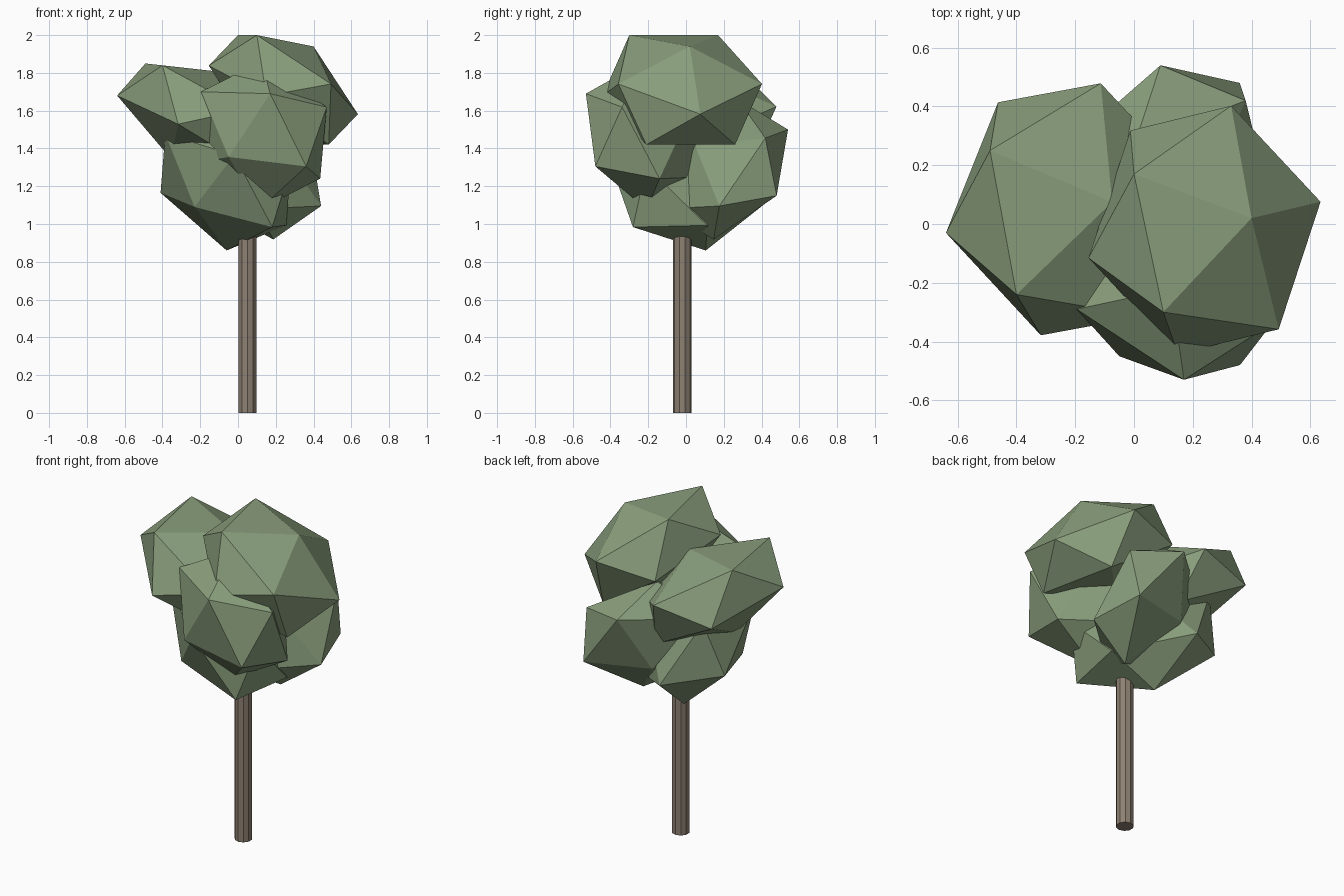
import bpy, bmesh, math
from mathutils import Vector, Matrix

if "Cube" in bpy.data.objects:
    bpy.data.objects.remove(bpy.data.objects["Cube"])


def material(name, rgb):
    m = bpy.data.materials.new(name)
    m.diffuse_color = (*rgb, 1)
    m.use_nodes = True
    m.node_tree.nodes["Principled BSDF"].inputs["Base Color"].default_value = m.diffuse_color
    return m


leaf = material("leaf_green", (0.25, 0.34, 0.20))
bark = material("bark_brown", (0.27, 0.22, 0.17))

# Reference face of a regular icosahedron
PHI = (1 + math.sqrt(5)) / 2
ICO = [Vector((i * s, j * PHI * t, 0)) for i, s, j, t in
       ((1, 1, 1, 1), (1, -1, 1, 1), (1, 1, 1, -1), (1, -1, 1, -1))]
ICO = [Vector(p) for v in ICO for p in ((v.x, v.y, 0), (0, v.x, v.y), (v.y, 0, v.x))]
FACE = Matrix((Vector((1, PHI, 0)), Vector((-1, PHI, 0)), Vector((0, 1, PHI)))).transposed()


def clump(name, centre, a, b, c):
    """Squashed, tilted 20-sided ball given by its centre and one face."""
    o = Vector(centre)
    target = Matrix([Vector(p) - o for p in (a, b, c)]).transposed()
    m = target @ FACE.inverted()
    bm = bmesh.new()
    for v in ICO:
        bm.verts.new(o + m @ v)
    bmesh.ops.convex_hull(bm, input=bm.verts[:])
    bmesh.ops.recalc_face_normals(bm, faces=bm.faces[:])
    mesh = bpy.data.meshes.new(name)
    bm.to_mesh(mesh)
    bm.free()
    mesh.materials.append(leaf)
    bpy.context.collection.objects.link(bpy.data.objects.new(name, mesh))


# Foliage clumps
clump("top_foliage", (0.24, -0.02, 1.71),
      (0.0, 0.17, 2.0), (0.10, -0.30, 2.0), (0.40, 0.02, 1.94))
clump("left_foliage", (-0.215, 0.05, 1.575),
      (-0.49, 0.25, 1.85), (-0.40, -0.24, 1.84), (-0.64, -0.03, 1.68))
clump("front_foliage", (0.12, -0.215, 1.47),
      (0.17, -0.53, 1.69), (-0.195, -0.29, 1.70), (-0.05, -0.45, 1.355))
clump("back_foliage", (0.095, 0.21, 1.29),
      (0.09, 0.54, 1.50), (0.36, 0.48, 1.15), (0.38, 0.42, 1.455))
clump("lower_foliage", (-0.065, 0.0, 1.235),
      (-0.06, 0.105, 0.86), (-0.23, -0.22, 1.09), (-0.41, 0.21, 1.165))

# Trunk, its top buried in the foliage
bpy.ops.mesh.primitive_cylinder_add(vertices=10, radius=0.05, depth=1.15,
                                    location=(0.05, -0.02, 0.575))
trunk = bpy.context.object
trunk.name = "trunk"
trunk.data.materials.append(bark)
